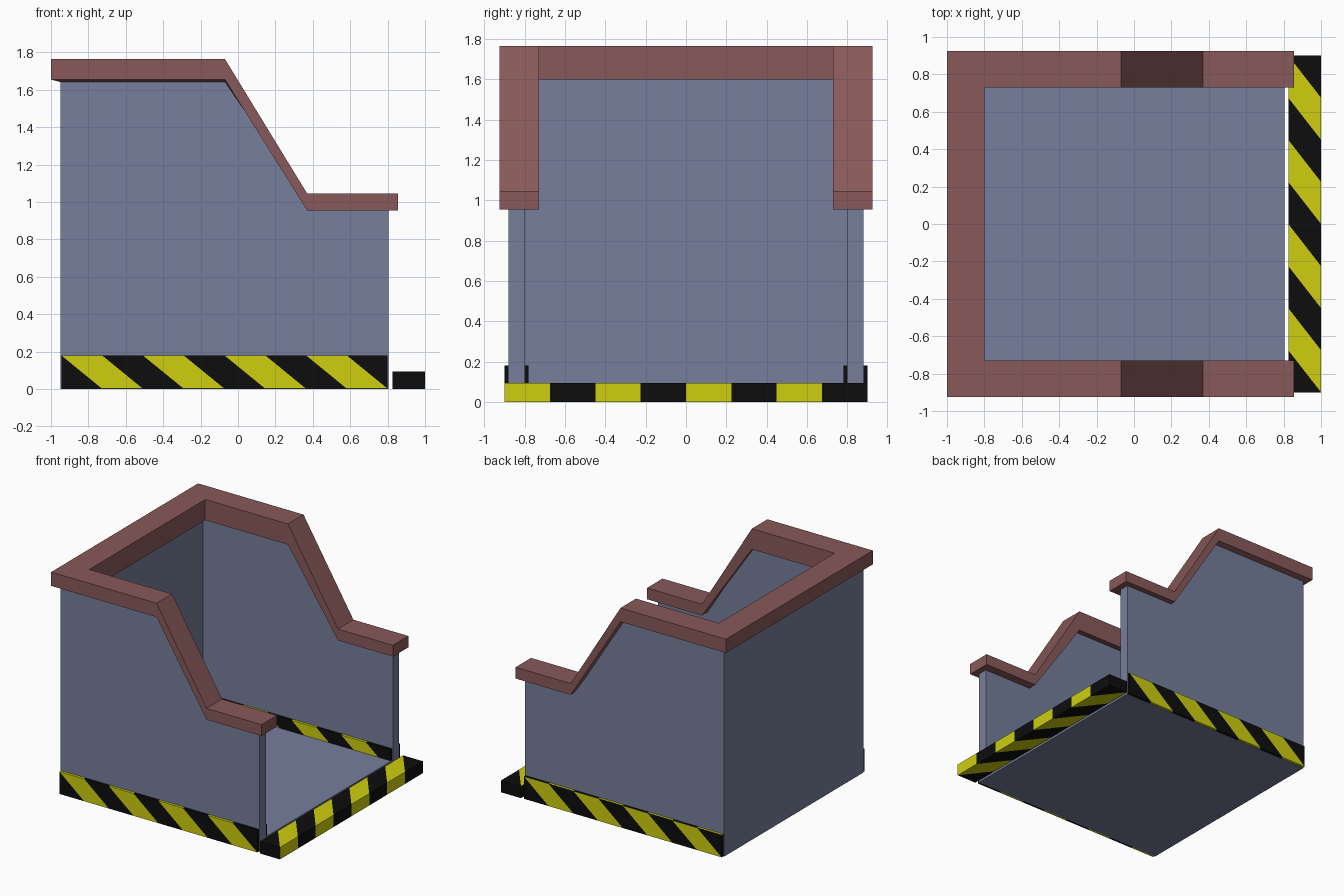
import bpy, bmesh
from mathutils import Vector

if "Cube" in bpy.data.objects:
    bpy.data.objects.remove(bpy.data.objects["Cube"])


def material(name, rgb):
    m = bpy.data.materials.new(name)
    m.diffuse_color = (*rgb, 1)
    m.use_nodes = True
    m.node_tree.nodes["Principled BSDF"].inputs["Base Color"].default_value = m.diffuse_color
    return m


BLUE = material("blue_grey", (0.18, 0.21, 0.33))
RED = material("brick_red", (0.25, 0.10, 0.10))
YELLOW = material("yellow", (0.62, 0.62, 0.005))
BLACK = material("black", (0.004, 0.004, 0.004))


def finish(name, bm, *mats):
    bmesh.ops.remove_doubles(bm, verts=bm.verts, dist=1e-4)
    bmesh.ops.recalc_face_normals(bm, faces=bm.faces)
    me = bpy.data.meshes.new(name)
    bm.to_mesh(me)
    bm.free()
    for m in mats:
        me.materials.append(m)
    ob = bpy.data.objects.new(name, me)
    bpy.context.collection.objects.link(ob)


def prism(name, profile, y0, y1, mat):
    """Extrude an xz profile from y0 to y1."""
    bm = bmesh.new()
    f = bm.faces.new([bm.verts.new((x, y0, z)) for x, z in profile])
    g = bmesh.ops.extrude_face_region(bm, geom=[f])["geom"]
    bmesh.ops.translate(bm, vec=(0, y1 - y0, 0),
                        verts=[v for v in g if isinstance(v, bmesh.types.BMVert)])
    finish(name, bm, mat)


def panel(bm, o, u, v, n=8, shear=0):
    """Rectangle cut into n yellow/black bands, optionally slanted."""
    o, u, v = Vector(o), Vector(u), Vector(v)
    for k in range(-shear, n):
        lo = [min(max(k + shear + d, 0), n) / n for d in (0, 1)]
        hi = [min(max(k + d, 0), n) / n for d in (0, 1)]
        pts = [o + u * lo[0], o + u * lo[1], o + u * hi[1] + v, o + u * hi[0] + v]
        pts = [p for i, p in enumerate(pts) if (p - pts[i - 1]).length > 1e-5]
        bm.faces.new([bm.verts.new(p) for p in pts]).material_index = k % 2


def end_cap(bm, o, u, v):
    panel(bm, o, u, v, n=1)
    bm.faces.ensure_lookup_table()
    bm.faces[-1].material_index = 1


# Walls and floor
side = [(-0.95, 0), (0.805, 0), (0.805, 0.98), (0.37, 0.98), (-0.07, 1.68), (-0.95, 1.68)]
prism("left_wall", side, -0.88, -0.80, BLUE)
prism("right_wall", side, 0.80, 0.88, BLUE)
prism("back_wall", [(-0.95, 0), (-0.87, 0), (-0.87, 1.68), (-0.95, 1.68)], -0.80, 0.80, BLUE)
prism("floor", [(-0.87, 0), (0.805, 0), (0.805, 0.09), (-0.87, 0.09)], -0.80, 0.80, BLUE)

# Stepped rim: outer x, inner x, top z, outer bottom z, inner bottom z
half = [(0.855, 0.855, 1.045, 0.955, 0.955), (0.37, 0.37, 1.045, 0.955, 0.955),
        (-0.07, -0.07, 1.765, 1.655, 1.60), (-1.0, -0.80, 1.765, 1.655, 1.60)]
stations = [(s, -1) for s in half] + [(s, 1) for s in reversed(half)]
bm = bmesh.new()
rings = []
for (xo, xi, top, bo, bi), sy in stations:
    yo, yi = sy * 0.925, sy * 0.73
    rings.append([bm.verts.new(p) for p in
                  ((xo, yo, top), (xi, yi, top), (xi, yi, bi), (xo, yo, bo))])
for a, b in zip(rings, rings[1:]):
    for i in range(4):
        j = (i + 1) % 4
        bm.faces.new((a[i], a[j], b[j], b[i]))
bm.faces.new(rings[0])
bm.faces.new(rings[-1])
finish("rim", bm, RED)

# Hazard strips wrapped round the foot of each side wall
x0, x1, z0, z1 = -0.945, 0.80, 0.002, 0.18
L, H, T = x1 - x0, z1 - z0, 0.12
for name, y in (("left_hazard_strip", -0.90), ("right_hazard_strip", 0.78)):
    bm = bmesh.new()
    panel(bm, (x0, y, z0), (L, 0, 0), (0, 0, H), shear=1)
    panel(bm, (x1, y + T, z0), (-L, 0, 0), (0, 0, H), shear=1)
    for z in (z0, z1):
        panel(bm, (x0, y, z), (L, 0, 0), (0, T, 0))
    for x in (x0, x1):
        end_cap(bm, (x, y, z0), (0, T, 0), (0, 0, H))
    finish(name, bm, YELLOW, BLACK)

# Low hazard bar across the open end
bm = bmesh.new()
xa, xb, h = 0.825, 1.0, 0.095
for z in (0, h):
    panel(bm, (xa, -0.9, z), (0, 1.8, 0), (xb - xa, 0, 0), shear=1)
for x in (xa, xb):
    panel(bm, (x, -0.9, 0), (0, 1.8, 0), (0, 0, h))
for y in (-0.9, 0.9):
    end_cap(bm, (xa, y, 0), (xb - xa, 0, 0), (0, 0, h))
finish("threshold_bar", bm, YELLOW, BLACK)
